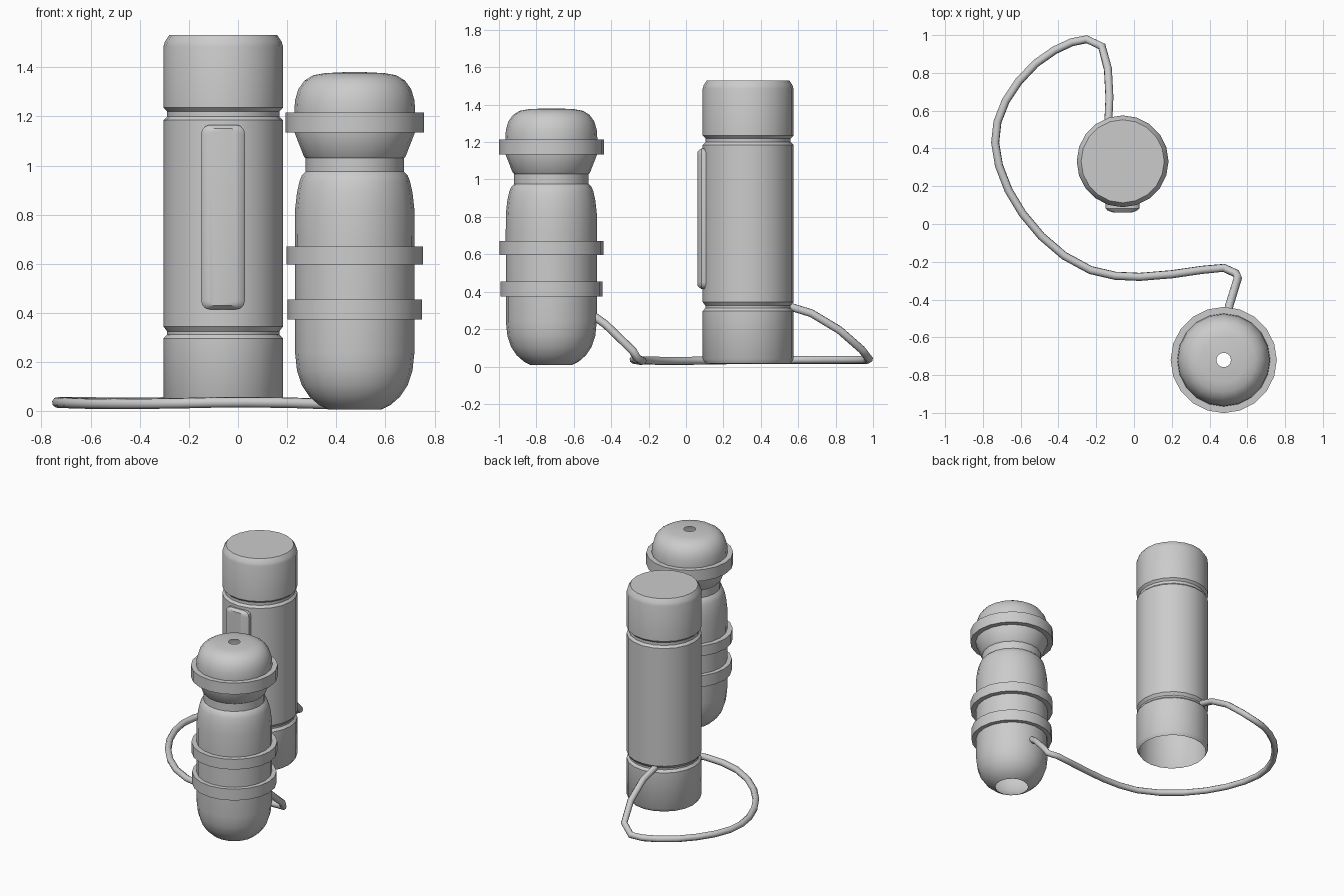
import bpy, bmesh, math

if "Cube" in bpy.data.objects:
    bpy.data.objects.remove(bpy.data.objects["Cube"])

SIDES = 20


def finish(name, bm, smooth=35):
    bmesh.ops.recalc_face_normals(bm, faces=bm.faces)
    me = bpy.data.meshes.new(name)
    bm.to_mesh(me)
    bm.free()
    ob = bpy.data.objects.new(name, me)
    bpy.context.collection.objects.link(ob)
    bpy.ops.object.select_all(action='DESELECT')
    ob.select_set(True)
    bpy.context.view_layer.objects.active = ob
    bpy.ops.object.shade_smooth_by_angle(angle=math.radians(smooth))
    return ob


def bridge(bm, loops, wrap=False):
    pairs = list(zip(loops, loops[1:]))
    if wrap:
        pairs.append((loops[-1], loops[0]))
    for a, b in pairs:
        n = len(a)
        for i in range(n):
            j = (i + 1) % n
            bm.faces.new((a[i], a[j], b[j], b[i]))


def lathe(name, centre, profile, cap_top=False, wrap=False):
    """Spin (radius, z) points around a vertical axis."""
    bm = bmesh.new()
    cx, cy = centre
    loops = []
    for r, z in profile:
        loops.append([bm.verts.new((cx + r * math.cos(2 * math.pi * i / SIDES),
                                    cy + r * math.sin(2 * math.pi * i / SIDES), z))
                      for i in range(SIDES)])
    bridge(bm, loops, wrap)
    if cap_top:
        bm.faces.new(loops[-1])
    return finish(name, bm)


TUBE = (-0.06, 0.332)
BOTTLE = (0.475, -0.72)

# Straight canister with two grooves, open underneath
lathe("canister", TUBE, [
    (0.227, 0.015), (0.243, 0.04), (0.243, 0.297), (0.228, 0.313), (0.228, 0.325),
    (0.243, 0.345), (0.243, 1.185), (0.228, 1.2), (0.228, 1.22), (0.243, 1.235),
    (0.243, 1.485), (0.237, 1.505), (0.22, 1.53)], cap_top=True)

# Rounded bottle: shell open underneath, small hole in the lid
lathe("bottle_body", BOTTLE, [
    (0.11, 0.008), (0.145, 0.025), (0.185, 0.06), (0.215, 0.105), (0.235, 0.165),
    (0.243, 0.24), (0.243, 0.4), (0.244, 0.7), (0.243, 0.82), (0.235, 0.89),
    (0.225, 0.935), (0.215, 0.96), (0.2, 0.975), (0.2, 1.03)])
lathe("bottle_lid", BOTTLE, [
    (0.2, 1.03), (0.207, 1.037), (0.245, 1.134), (0.246, 1.22), (0.243, 1.265),
    (0.23, 1.31), (0.205, 1.345), (0.17, 1.367), (0.12, 1.376), (0.038, 1.38)])

# Square-section bands
for name, r, z0, z1 in (("lid_band", 0.281, 1.134, 1.215),
                        ("middle_band", 0.278, 0.597, 0.67),
                        ("lower_band", 0.273, 0.374, 0.455)):
    lathe(name, BOTTLE, [(0.235, z0), (r, z0), (r, z1), (0.235, z1)], wrap=True)


# Raised panel on the canister front
def rounded_rect(bm, y, hw, hh, rad):
    pts = []
    for sx, sz, start in ((1, 1, 0), (-1, 1, 90), (-1, -1, 180), (1, -1, 270)):
        for k in range(4):
            a = math.radians(start + 30 * k)
            pts.append(bm.verts.new((-0.061 + sx * (hw - rad) + rad * math.cos(a), y,
                                     0.79 + sz * (hh - rad) + rad * math.sin(a))))
    return pts


bm = bmesh.new()
sections = [rounded_rect(bm, *s) for s in (
    (0.13, 0.089, 0.375, 0.035), (0.082, 0.089, 0.375, 0.035),
    (0.072, 0.08, 0.368, 0.03), (0.062, 0.053, 0.36, 0.018))]
bridge(bm, sections)
bm.faces.new(sections[-1])
finish("front_panel", bm, 30)

# Cord lying on the ground and joining the two containers
path = [(0.49, -0.5, 0.275), (0.505, -0.43, 0.225), (0.55, -0.285, 0.085),
        (0.54, -0.262, 0.045), (0.475, -0.232, 0.03),
        (0.36, -0.243, 0.03), (0.2, -0.266, 0.035), (0.03, -0.28, 0.037),
        (-0.1, -0.274, 0.036), (-0.23, -0.244, 0.033), (-0.37, -0.168, 0.031),
        (-0.49, -0.065, 0.03), (-0.59, 0.055, 0.031), (-0.665, 0.18, 0.033),
        (-0.715, 0.31, 0.035), (-0.735, 0.43, 0.036), (-0.723, 0.54, 0.036),
        (-0.68, 0.65, 0.036), (-0.61, 0.755, 0.036), (-0.52, 0.85, 0.035),
        (-0.42, 0.92, 0.035), (-0.33, 0.962, 0.035), (-0.25, 0.978, 0.04),
        (-0.17, 0.94, 0.09), (-0.138, 0.82, 0.195), (-0.13, 0.67, 0.285),
        (-0.136, 0.54, 0.325)]
cu = bpy.data.curves.new("cord", 'CURVE')
cu.dimensions = '3D'
cu.bevel_depth = 0.022
cu.bevel_resolution = 2
cu.use_fill_caps = True
sp = cu.splines.new('POLY')
sp.points.add(len(path) - 1)
for p, co in zip(sp.points, path):
    p.co = (*co, 1)
cord = bpy.data.objects.new("cord", cu)
bpy.context.collection.objects.link(cord)
bpy.ops.object.select_all(action='DESELECT')
cord.select_set(True)
bpy.context.view_layer.objects.active = cord
bpy.ops.object.convert(target='MESH')
bpy.ops.object.shade_smooth_by_angle(angle=math.radians(50))
